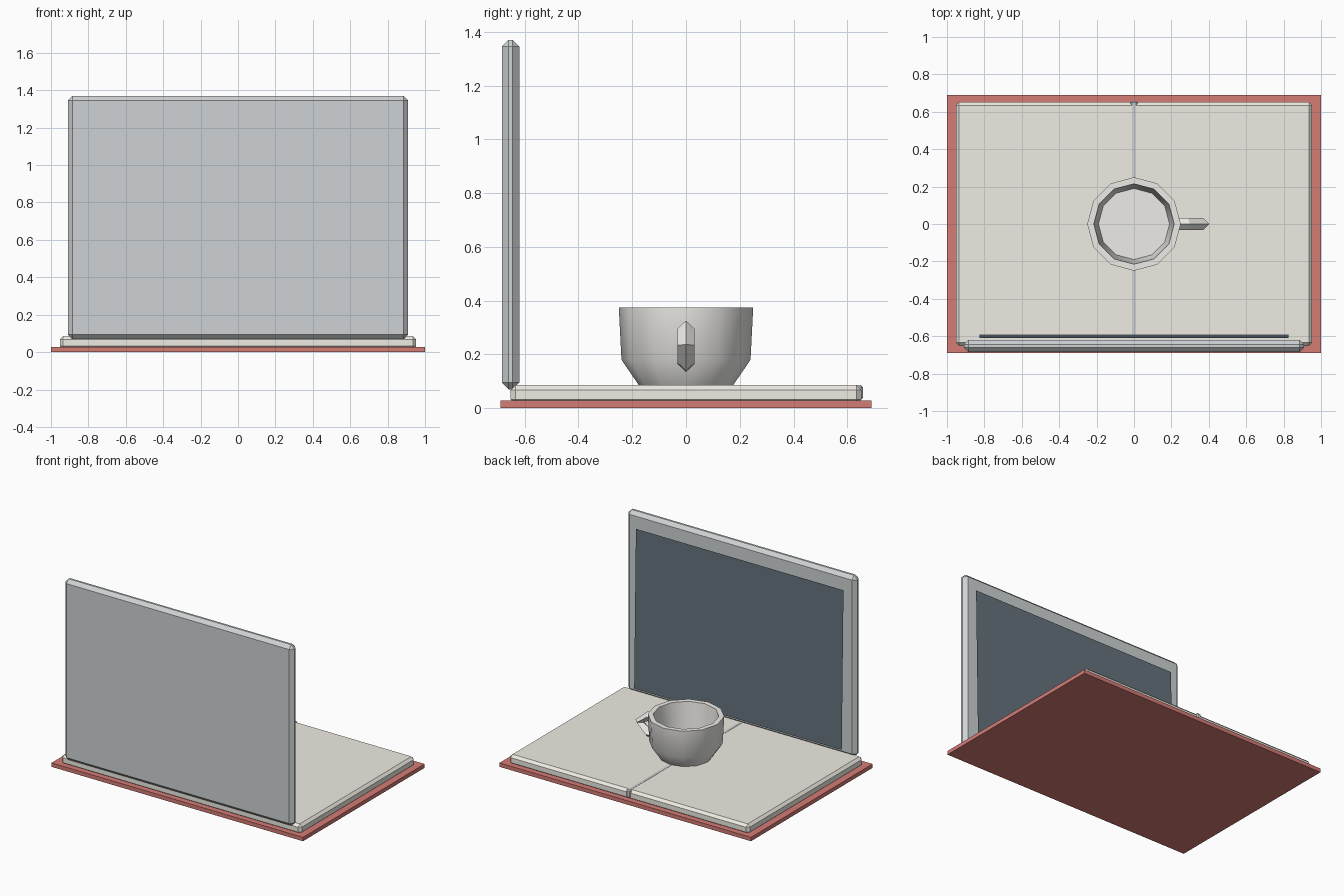
import bpy, math

if "Cube" in bpy.data.objects:
    bpy.data.objects.remove(bpy.data.objects["Cube"])


def material(name, color):
    m = bpy.data.materials.new(name)
    m.diffuse_color = (*color, 1)
    m.use_nodes = True
    m.node_tree.nodes["Principled BSDF"].inputs["Base Color"].default_value = m.diffuse_color
    return m


def block(name, lo, hi, mat, bevel=0):
    size = [b - a for a, b in zip(lo, hi)]
    mid = [(a + b) / 2 for a, b in zip(lo, hi)]
    bpy.ops.mesh.primitive_cube_add(size=1, location=mid)
    ob = bpy.context.object
    ob.name = name
    ob.scale = size
    bpy.ops.object.transform_apply(location=False, rotation=False, scale=True)
    ob.data.materials.append(mat)
    if bevel:
        b = ob.modifiers.new("bevel", 'BEVEL')
        b.width = bevel
        b.segments = 1
    return ob


red = material("red", (0.66, 0.20, 0.18))
paper = material("paper", (0.87, 0.84, 0.77))
steel = material("steel", (0.62, 0.65, 0.66))
dark = material("dark", (0.13, 0.17, 0.20))
ceramic = material("ceramic", (0.85, 0.84, 0.81))

# book: cover, page block and centre strip
block("book_cover", (-1, -0.69, 0), (1, 0.69, 0.028), red)
block("page_block", (-0.953, -0.652, 0.015), (0.953, 0.652, 0.086), paper, 0.018)
block("centre_strip", (-0.018, -0.62, 0.03), (0.018, 0.658, 0.087), steel, 0.008)

# upright panel and its slightly leaning screen
block("upright_panel", (-0.91, -0.685, 0.07), (0.91, -0.62, 1.37), steel, 0.025)
mesh = bpy.data.meshes.new("screen")
mesh.from_pydata([(0.825, -0.59, 0.12), (-0.825, -0.59, 0.12),
                  (-0.825, -0.61, 1.26), (0.825, -0.61, 1.26)], [], [(0, 1, 2, 3)])
mesh.materials.append(dark)
bpy.context.collection.objects.link(bpy.data.objects.new("screen", mesh))

# cup: twelve-sided turned profile, outer wall then inner wall
profile = [(0.175, 0.085), (0.24, 0.18), (0.25, 0.375), (0.215, 0.375), (0.19, 0.14)]
n = 12
verts = [(r * math.cos(2 * math.pi * i / n), r * math.sin(2 * math.pi * i / n), z)
         for r, z in profile for i in range(n)]
faces = [(k * n + i, k * n + (i + 1) % n, (k + 1) * n + (i + 1) % n, (k + 1) * n + i)
         for k in range(len(profile) - 1) for i in range(n)]
faces += [tuple(reversed(range(n))), tuple(range((len(profile) - 1) * n, len(profile) * n))]
mesh = bpy.data.meshes.new("cup")
mesh.from_pydata(verts, [], faces)
mesh.materials.append(ceramic)
cup = bpy.data.objects.new("cup", mesh)
bpy.context.collection.objects.link(cup)
bpy.ops.object.select_all(action='DESELECT')
cup.select_set(True)
bpy.context.view_layer.objects.active = cup
bpy.ops.object.shade_smooth_by_angle(angle=math.radians(35))

# cup handle: four-sided faceted tube
path = [(0.22, 0.285), (0.29, 0.295), (0.37, 0.235), (0.30, 0.17), (0.21, 0.165)]
curve = bpy.data.curves.new("cup_handle", 'CURVE')
curve.dimensions = '3D'
curve.bevel_depth = 0.032
curve.bevel_resolution = 0
curve.use_fill_caps = True
spline = curve.splines.new('POLY')
spline.points.add(len(path) - 1)
for p, (x, z) in zip(spline.points, path):
    p.co = (x, 0, z, 1)
spline.use_smooth = False
curve.materials.append(ceramic)
bpy.context.collection.objects.link(bpy.data.objects.new("cup_handle", curve))
